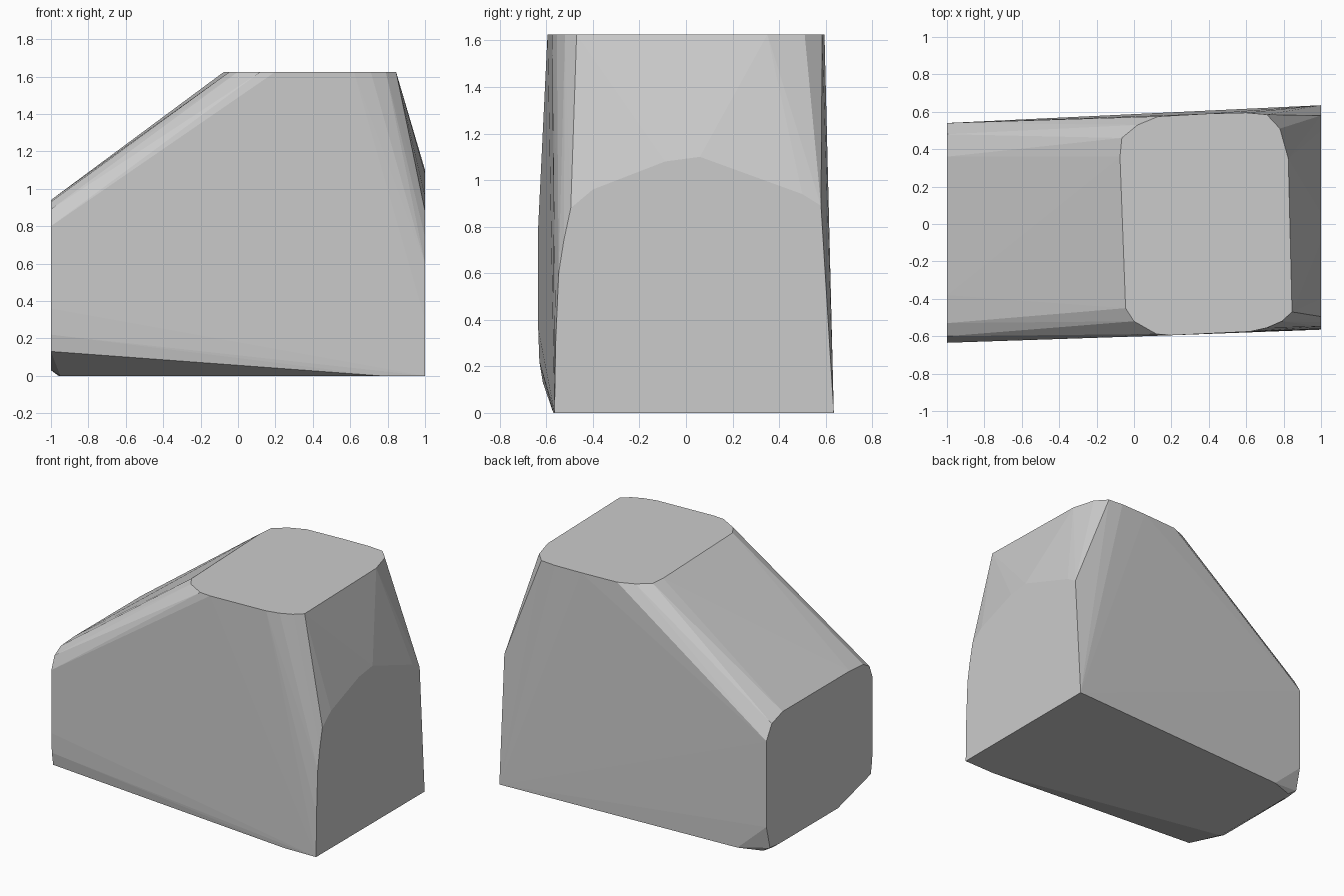
import bpy
import bmesh
import math

if "Cube" in bpy.data.objects:
    bpy.data.objects.remove(bpy.data.objects["Cube"])

# Outlines of the four flat ends of the faceted block
top_outline = [(-.075, .36), (-.065, .46), (.02, .53), (.13, .575), (.4, .59),
               (.6, .595), (.71, .585), (.78, .51), (.825, .35), (.845, -.47),
               (.79, -.52), (.71, -.555), (.62, -.575), (.2, -.595), (.12, -.588),
               (0, -.52), (-.045, -.45)]                                # x, y
right_outline = [(-.565, 0), (.635, 0), (.58, .89), (.5, .94), (.06, 1.10),
                 (-.09, 1.08), (-.4, .96), (-.495, .88), (-.525, .74),
                 (-.547, .6), (-.56, .3)]                               # y, z
left_outline = [(.54, .80), (.48, .90), (.36, .94), (-.38, .94), (-.53, .93),
                (-.60, .89), (-.635, .80), (-.635, .36), (-.63, .22), (-.615, .13),
                (-.25, .03), (.40, .03), (.50, .04), (.54, .20)]        # y, z
base_outline = [(.76, -.57), (-.95, -.23), (-.96, .42), (-.94, .49), (-.78, .545)]

points = [(x, y, 1.625) for x, y in top_outline]
points += [(1, y, z) for y, z in right_outline]
points += [(-1, y, z) for y, z in left_outline]
points += [(x, y, 0) for x, y in base_outline]

# Skin the outlines with a tight convex shell
bm = bmesh.new()
for p in points:
    bm.verts.new(p)
bmesh.ops.convex_hull(bm, input=bm.verts[:])
loose = [v for v in bm.verts if not v.link_faces]
bmesh.ops.delete(bm, geom=loose, context='VERTS')

# Merge coplanar triangles into clean flat faces
bmesh.ops.dissolve_limit(bm, angle_limit=math.radians(0.3),
                         verts=bm.verts[:], edges=bm.edges[:])
bmesh.ops.recalc_face_normals(bm, faces=bm.faces[:])

mesh = bpy.data.meshes.new("faceted_block")
bm.to_mesh(mesh)
bm.free()
block = bpy.data.objects.new("faceted_block", mesh)
bpy.context.collection.objects.link(block)
